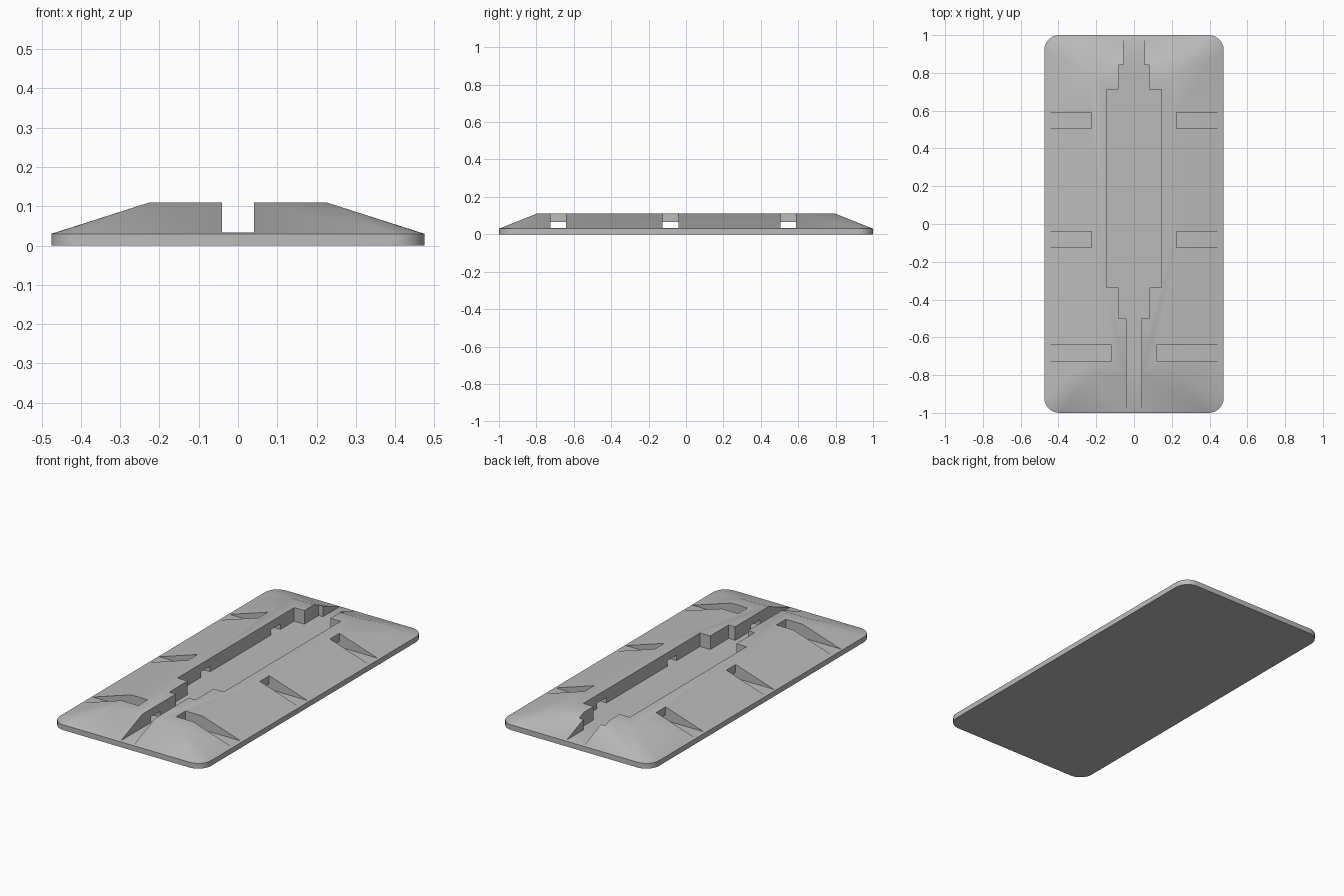
import bpy, bmesh, math

if "Cube" in bpy.data.objects:
    bpy.data.objects.remove(bpy.data.objects["Cube"], do_unlink=True)

HALF_X, HALF_Y, RADIUS = 0.475, 1.0, 0.08
RIM, TOP, FLOOR, ROOF = 0.03, 0.11, 0.033, 0.065
OVER = 0.2

grey = bpy.data.materials.new("warm grey")
grey.use_nodes = True
colour = (0.5, 0.5, 0.5, 1)
grey.diffuse_color = colour
grey.node_tree.nodes["Principled BSDF"].inputs["Base Color"].default_value = colour


def make_object(name, bm):
    bmesh.ops.recalc_face_normals(bm, faces=bm.faces)
    mesh = bpy.data.meshes.new(name)
    bm.to_mesh(mesh)
    bm.free()
    mesh.materials.append(grey)
    obj = bpy.data.objects.new(name, mesh)
    bpy.context.collection.objects.link(obj)
    return obj


def prism(name, points, direction):
    """Extrude a closed outline into a solid."""
    bm = bmesh.new()
    face = bm.faces.new([bm.verts.new(p) for p in points])
    new = bmesh.ops.extrude_face_region(bm, geom=[face])["geom"]
    bmesh.ops.translate(bm, vec=direction,
                        verts=[v for v in new if isinstance(v, bmesh.types.BMVert)])
    return make_object(name, bm)


def rounded_outline(steps=8):
    """Rounded rectangle of the base."""
    points = []
    for k, (sx, sy) in enumerate([(1, 1), (-1, 1), (-1, -1), (1, -1)]):
        for i in range(steps + 1):
            a = math.pi / 2 * (k + i / steps)
            points.append((sx * (HALF_X - RADIUS) + RADIUS * math.cos(a),
                           sy * (HALF_Y - RADIUS) + RADIUS * math.sin(a)))
    return points


# Base with vertical rim and sloped sides up to a flat top
bm = bmesh.new()
for x, y in rounded_outline():
    bm.verts.new((x, y, 0))
    bm.verts.new((x, y, RIM))
for sx in (-1, 1):
    for sy in (-1, 1):
        bm.verts.new((sx * 0.225, sy * 0.8, TOP))
bmesh.ops.convex_hull(bm, input=bm.verts)
bmesh.ops.dissolve_limit(bm, angle_limit=0.01, verts=bm.verts, edges=bm.edges)
body = make_object("sloped_base", bm)

# Stepped central channel: half width, from y, to y
channel = [(0.041, -1.1, -0.5), (0.082, -0.5, -0.335), (0.146, -0.335, 0.713),
           (0.082, 0.713, 0.842), (0.055, 0.842, 1.1)]
right = [(w, y, FLOOR) for w, a, b in channel for y in (a, b)]
left = [(-x, y, z) for x, y, z in reversed(right)]
cutters = [prism("channel_cutter", right + left, (0, 0, OVER))]

# Side notches joined to the channel by low tunnels: y centre, inner end
for y, inner in [(0.547, 0.225), (-0.083, 0.225), (-0.683, 0.12)]:
    half = [(0.6, FLOOR), (0.6, OVER), (inner, OVER), (inner, ROOF)]
    outline = half + [(-x, z) for x, z in reversed(half)]
    cutters.append(prism("notch_cutter", [(x, y - 0.042, z) for x, z in outline],
                         (0, 0.084, 0)))

# Cut the openings
bpy.context.view_layer.objects.active = body
body.select_set(True)
for cutter in cutters:
    cutter.hide_render = True
    mod = body.modifiers.new("cut", "BOOLEAN")
    mod.operation = "DIFFERENCE"
    mod.solver = "EXACT"
    mod.object = cutter
    bpy.ops.object.modifier_apply(modifier=mod.name)
    bpy.data.objects.remove(cutter, do_unlink=True)

bpy.ops.object.shade_smooth_by_angle(angle=math.radians(30))
